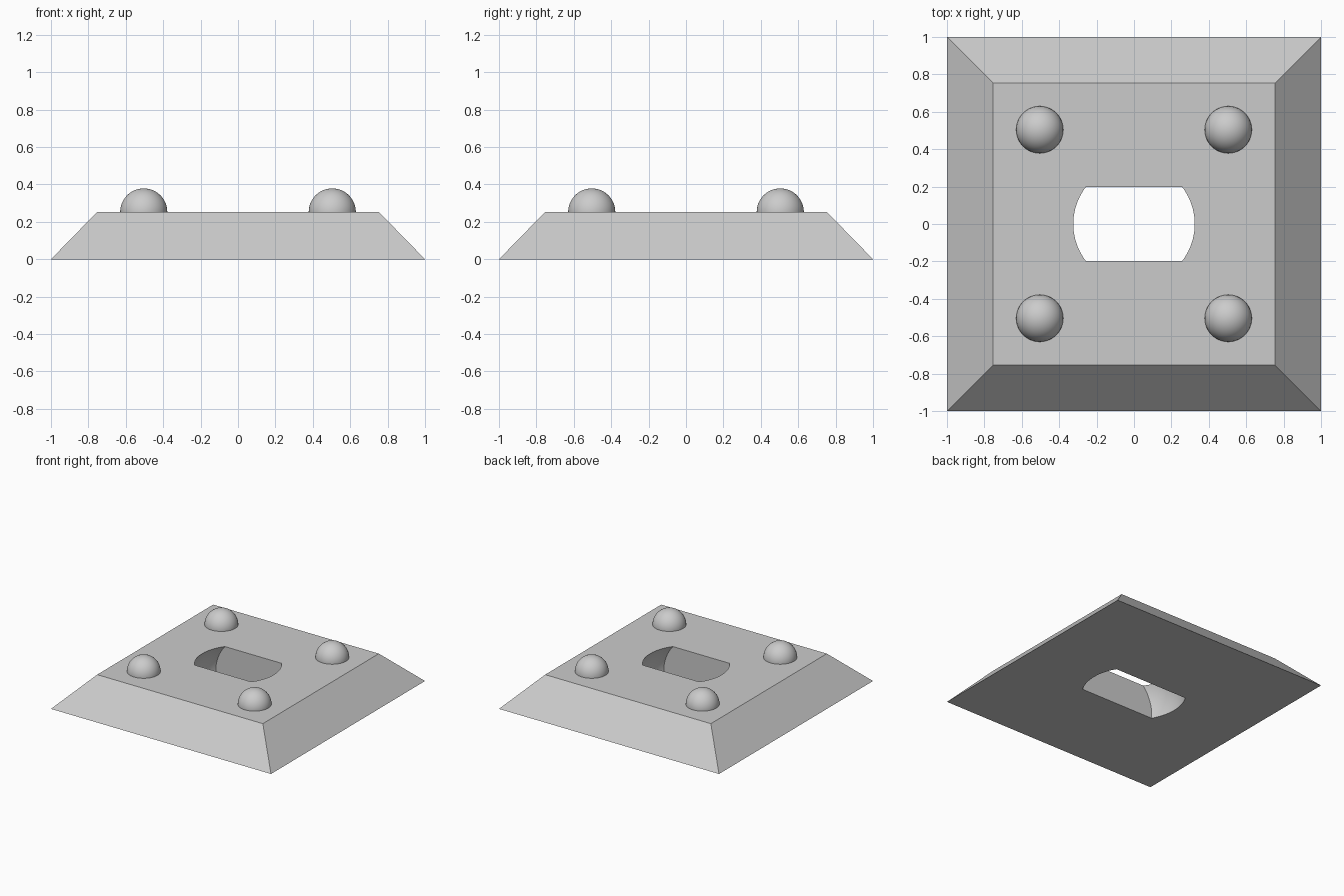
import bpy
import bmesh
from mathutils import Vector

cube = bpy.data.objects.get("Cube")
if cube:
    bpy.data.objects.remove(cube, do_unlink=True)

HEIGHT = 0.253
TOP_HALF = 0.753
STUD_RADIUS, STUD_OFFSET = 0.126, 0.504
SLOT_HALF_WIDTH = 0.198
SLOT_RADIUS, SLOT_CENTRE = 0.394, 0.03

grey = bpy.data.materials.new("light grey")
grey.use_nodes = True
grey.diffuse_color = (0.6, 0.6, 0.6, 1)
grey.node_tree.nodes["Principled BSDF"].inputs["Base Color"].default_value = grey.diffuse_color


def make_object(name, bm, location=(0, 0, 0)):
    bmesh.ops.recalc_face_normals(bm, faces=bm.faces)
    mesh = bpy.data.meshes.new(name)
    bm.to_mesh(mesh)
    bm.free()
    mesh.materials.append(grey)
    obj = bpy.data.objects.new(name, mesh)
    obj.location = location
    bpy.context.collection.objects.link(obj)
    return obj


def smooth(obj):
    bpy.ops.object.select_all(action="DESELECT")
    obj.select_set(True)
    bpy.context.view_layer.objects.active = obj
    bpy.ops.object.shade_smooth_by_angle(angle=0.5)


def cut_sphere(radius, segments, planes):
    """Sphere with everything beyond each (point, normal) plane cut off and capped."""
    bm = bmesh.new()
    bmesh.ops.create_uvsphere(bm, u_segments=segments, v_segments=segments // 2, radius=radius)
    for point, normal in planes:
        bmesh.ops.bisect_plane(bm, geom=bm.verts[:] + bm.edges[:] + bm.faces[:],
                               plane_co=point, plane_no=normal, clear_outer=True)
        bmesh.ops.holes_fill(bm, edges=[e for e in bm.edges if e.is_boundary])
    return bm


# Sloped square base
bm = bmesh.new()
bmesh.ops.create_cube(bm, size=2)
for v in bm.verts:
    is_top = v.co.z > 0
    if is_top:
        v.co.x *= TOP_HALF
        v.co.y *= TOP_HALF
    v.co.z = HEIGHT if is_top else 0
base = make_object("base", bm)

# Slot through the base: round-bellied ends and flat long sides
sides = [(Vector((0, s * SLOT_HALF_WIDTH, 0)), Vector((0, s, 0))) for s in (-1, 1)]
cutter = make_object("slot_cutter", cut_sphere(SLOT_RADIUS, 96, sides), (0, 0, SLOT_CENTRE))
cutter.hide_render = True
boolean = base.modifiers.new("slot", "BOOLEAN")
boolean.operation = "DIFFERENCE"
boolean.solver = "EXACT"
boolean.object = cutter
bpy.context.view_layer.objects.active = base
bpy.ops.object.modifier_apply(modifier=boolean.name)
bpy.data.objects.remove(cutter, do_unlink=True)
smooth(base)

# Four domed studs near the corners
floor = [(Vector((0, 0, -0.002)), Vector((0, 0, -1)))]
for x, x_name in ((1, "left"), (-1, "right")):
    for y, y_name in ((-1, "front"), (1, "back")):
        stud = make_object(f"{y_name}_{x_name}_stud", cut_sphere(STUD_RADIUS, 48, floor),
                           (x * STUD_OFFSET, y * STUD_OFFSET, HEIGHT))
        smooth(stud)
